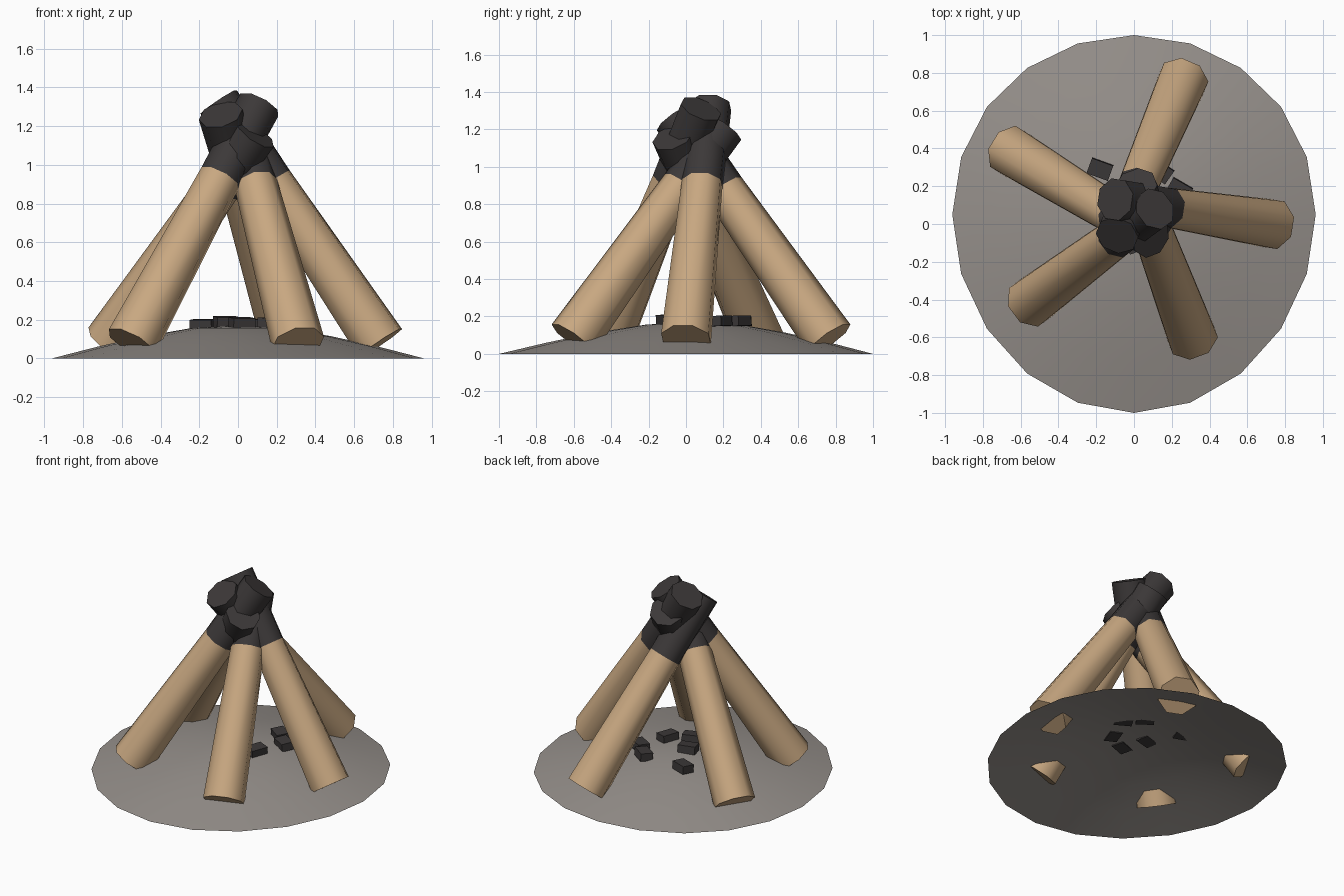
import bpy, bmesh, math
from mathutils import Vector, Matrix

if "Cube" in bpy.data.objects:
    bpy.data.objects.remove(bpy.data.objects["Cube"], do_unlink=True)


def material(name, rgb):
    m = bpy.data.materials.new(name)
    m.use_nodes = True
    color = (*rgb, 1.0)
    m.diffuse_color = color
    bsdf = m.node_tree.nodes["Principled BSDF"]
    bsdf.inputs["Base Color"].default_value = color
    bsdf.inputs["Roughness"].default_value = 0.9
    return m


WOOD = material("pale wood", (0.58, 0.39, 0.22))
CHAR = material("charcoal", (0.045, 0.04, 0.04))
ASH = material("grey ash", (0.30, 0.275, 0.255))


def finish(name, bm, mats, smooth_angle=None):
    mesh = bpy.data.meshes.new(name)
    bm.to_mesh(mesh)
    bm.free()
    for m in mats:
        mesh.materials.append(m)
    ob = bpy.data.objects.new(name, mesh)
    bpy.context.collection.objects.link(ob)
    if smooth_angle:
        bpy.ops.object.select_all(action='DESELECT')
        ob.select_set(True)
        bpy.context.view_layer.objects.active = ob
        bpy.ops.object.shade_smooth_by_angle(angle=math.radians(smooth_angle))
    return ob


# Ash mound: open shell of slightly uneven rings
def ash_mound():
    bm = bmesh.new()
    n = 20
    rings = []
    for r, z in ((1, 0), (0.75, 0.062), (0.5, 0.115), (0.25, 0.157)):
        ring = []
        for i in range(n):
            a = math.tau * i / n
            x = 0.962 * r * math.cos(a)
            y = r * math.sin(a) + 0.05 * math.cos(a) ** 2 * r + 0.05 * (1 - r)
            ring.append(bm.verts.new((x, y, z)))
        rings.append(ring)
    for low, high in zip(rings, rings[1:]):
        for i in range(n):
            j = (i + 1) % n
            bm.faces.new((low[i], low[j], high[j], high[i]))
    peak = bm.verts.new((0, 0.05, 0.17))
    for i in range(n):
        bm.faces.new((rings[-1][i], rings[-1][(i + 1) % n], peak))
    finish("ash_mound", bm, [ASH], 40)


# Log: eight-sided tapering shaft whose upper part is charred
def log(name, foot, tip, char_z, sides=8):
    foot, tip = Vector(foot), Vector(tip)
    axis = tip - foot
    turn = axis.to_track_quat('Z', 'Y')
    t_char = (char_z - foot.z) / axis.z
    bm = bmesh.new()
    rings = []
    for t, r in ((0, 0.138), (t_char, 0.112), (1, 0.116)):
        centre = foot + axis * t
        rings.append([])
        for i in range(sides):
            a = math.tau * (i + 0.5) / sides
            offset = turn @ Vector((r * math.cos(a), r * math.sin(a), 0))
            rings[-1].append(bm.verts.new(centre + offset))
    for k in range(2):
        for i in range(sides):
            j = (i + 1) % sides
            f = bm.faces.new((rings[k][i], rings[k][j], rings[k + 1][j], rings[k + 1][i]))
            f.material_index = k
    bm.faces.new(rings[0][::-1])
    bm.faces.new(rings[2]).material_index = 1
    finish(name, bm, [WOOD, CHAR], 50)


# Coal: small tilted block resting on the mound
def coal(name, x, y, turn_deg):
    bm = bmesh.new()
    bmesh.ops.create_cube(bm, size=1)
    z = 0.192 - 0.06 * math.hypot(x, y - 0.05)
    m = (Matrix.Translation((x, y, z)) @ Matrix.Rotation(math.radians(turn_deg), 4, 'Z')
         @ Matrix.Rotation(math.radians(4), 4, 'X') @ Matrix.Diagonal((0.12, 0.085, 0.055, 1)))
    bm.transform(m)
    finish(name, bm, [CHAR])


ash_mound()

log("left_log", (0.735, 0.0, 0.08), (-0.10, 0.13, 1.325), 0.91)
log("back_log", (0.26, 0.765, 0.08), (-0.09, -0.06, 1.26), 0.88)
log("back_right_log", (-0.66, 0.39, 0.08), (0.09, -0.07, 1.16), 0.89)
log("front_right_log", (-0.55, -0.415, 0.08), (0.11, 0.08, 1.31), 0.93)
log("front_left_log", (0.31, -0.605, 0.08), (0.01, 0.20, 1.21), 0.90)

coals = ((0.02, -0.10, 20), (0.16, -0.02, 70), (-0.06, 0.06, 15),
         (0.24, 0.18, -30), (0.14, 0.28, -35), (-0.18, 0.29, -20))
for i, (x, y, deg) in enumerate(coals):
    coal(f"coal_{i + 1}", x, y, deg)
